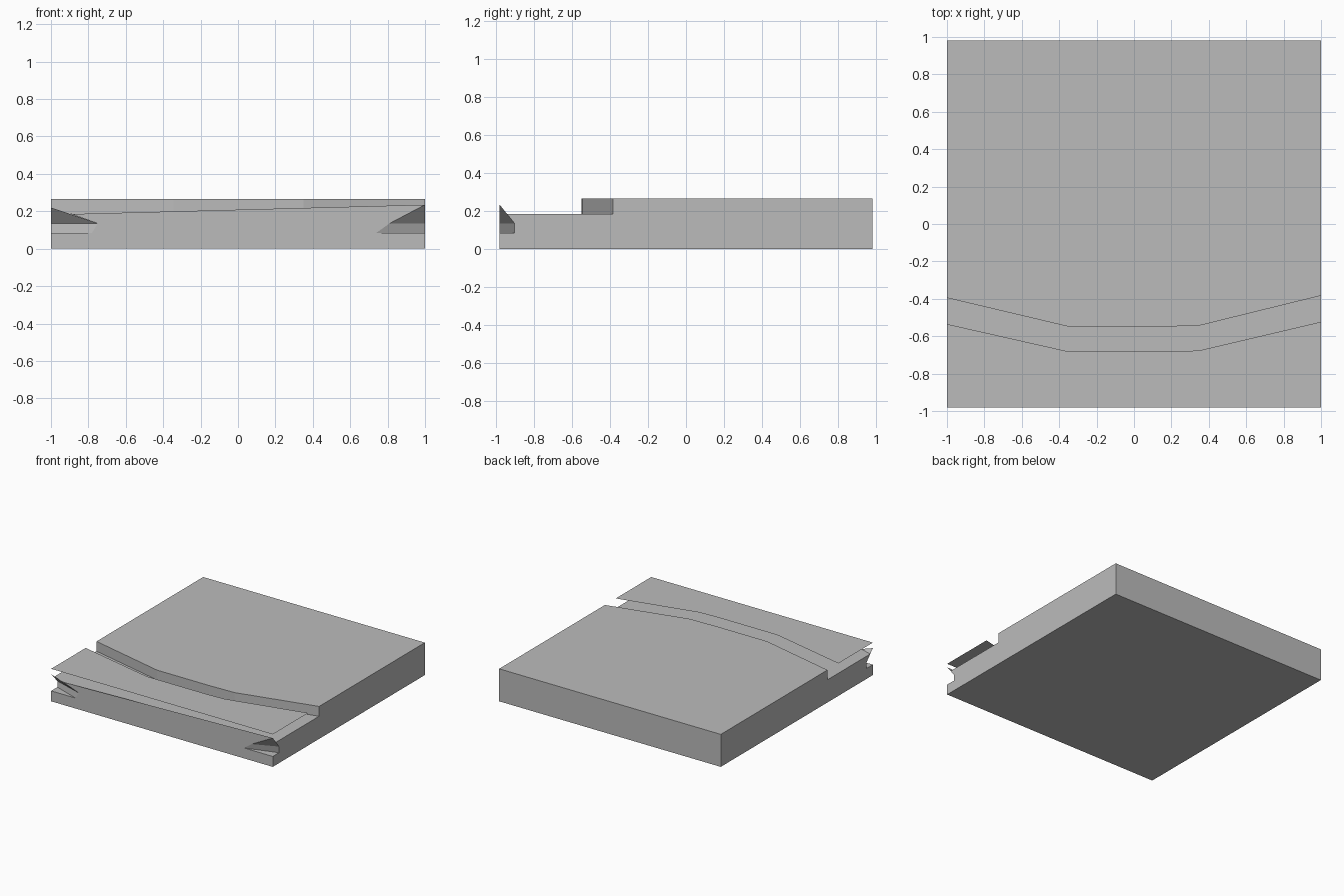
import bpy
import bmesh

cube = bpy.data.objects.get("Cube")
if cube:
    bpy.data.objects.remove(cube, do_unlink=True)

GREY = (0.5, 0.5, 0.5, 1)
mat = bpy.data.materials.new("plain grey")
mat.use_nodes = True
mat.diffuse_color = GREY
mat.node_tree.nodes["Principled BSDF"].inputs["Base Color"].default_value = GREY

FRONT, BACK = -0.98, 0.98
TOP, LEDGE = 0.265, 0.185
NOTCH_Y, NOTCH_LOW, NOTCH_HIGH = -0.90, 0.085, 0.135


def build(name, faces):
    """Weld a list of polygons into one flat-shaded object."""
    bm = bmesh.new()
    for face in faces:
        bm.faces.new([bm.verts.new(p) for p in face])
    bmesh.ops.remove_doubles(bm, verts=bm.verts, dist=0.0005)
    bmesh.ops.recalc_face_normals(bm, faces=bm.faces)
    mesh = bpy.data.meshes.new(name)
    bm.to_mesh(mesh)
    bm.free()
    mesh.materials.append(mat)
    obj = bpy.data.objects.new(name, mesh)
    bpy.context.collection.objects.link(obj)
    return obj


def at_height(points, z):
    return [(x, y, z) for x, y in points]


# Bent line of the step, and of the back edge of the floating plate
step = [(-1, -0.395), (-0.345, -0.55), (0.12, -0.55), (0.35, -0.543), (1, -0.383)]
plate_edge = [(-1, -0.535), (-0.345, -0.683), (0.2, -0.683), (0.35, -0.676), (1, -0.523)]


def ledge_end(tip):
    """Where the slanting notch edge meets the ledge on a side face."""
    t = (LEDGE - NOTCH_HIGH) / (tip - NOTCH_HIGH)
    return NOTCH_Y + (FRONT - NOTCH_Y) * t


def end_faces(side, step_y, tip, x_low, x_high):
    """Side wall and the corner notch at one end of the front."""
    wall = [(FRONT, 0), (BACK, 0), (BACK, TOP), (step_y, TOP), (step_y, LEDGE),
            (ledge_end(tip), LEDGE), (NOTCH_Y, NOTCH_HIGH),
            (NOTCH_Y, NOTCH_LOW), (FRONT, NOTCH_LOW)]
    inner_low, inner_high = (side, NOTCH_Y, NOTCH_LOW), (side, NOTCH_Y, NOTCH_HIGH)
    low, high = (x_low, FRONT, NOTCH_LOW), (x_high, FRONT, NOTCH_HIGH)
    return [[(side, y, z) for y, z in wall],
            [(side, FRONT, NOTCH_LOW), inner_low, low],
            [inner_low, inner_high, high, low],
            [inner_high, (side, FRONT, tip), high]]


# Slab: underside, back, raised deck, ledge and raised front lip
LEFT_TIP, RIGHT_TIP = 0.235, 0.22
lip_start = (-0.89, FRONT, LEDGE)
lip_end = (1, FRONT, LEFT_TIP)
left_corner = (1, ledge_end(LEFT_TIP), LEDGE)
right_corner = (-1, ledge_end(RIGHT_TIP), LEDGE)
faces = [
    at_height([(-1, FRONT), (1, FRONT), (1, BACK), (-1, BACK)], 0),
    [(-1, BACK, 0), (1, BACK, 0), (1, BACK, TOP), (-1, BACK, TOP)],
    at_height(step + [(1, BACK), (-1, BACK)], TOP),
    [lip_start, left_corner] + at_height(step[::-1], LEDGE) + [right_corner],
    [lip_start, lip_end, left_corner],
]

# Step walls between the ledge and the deck
for a, b in zip(step, step[1:]):
    faces.append(at_height([a, b], LEDGE) + at_height([b, a], TOP))

# Ends with their notches
faces += end_faces(1, step[-1][1], LEFT_TIP, 0.74, 0.81)
faces += end_faces(-1, step[0][1], RIGHT_TIP, -0.78, -0.75)

# Front wall, cut out around the notches
front = [(-1, 0), (1, 0), (1, NOTCH_LOW), (0.74, NOTCH_LOW), (0.81, NOTCH_HIGH),
         (1, LEFT_TIP), (-0.89, LEDGE), (-0.75, NOTCH_HIGH),
         (-0.78, NOTCH_LOW), (-1, NOTCH_LOW)]
faces.append([(x, FRONT, z) for x, z in front])
build("stepped_slab", faces)

# Paper-thin plate floating over the ledge
build("front_plate", [at_height([(-1, FRONT), (1, FRONT)] + plate_edge[::-1], TOP)])
